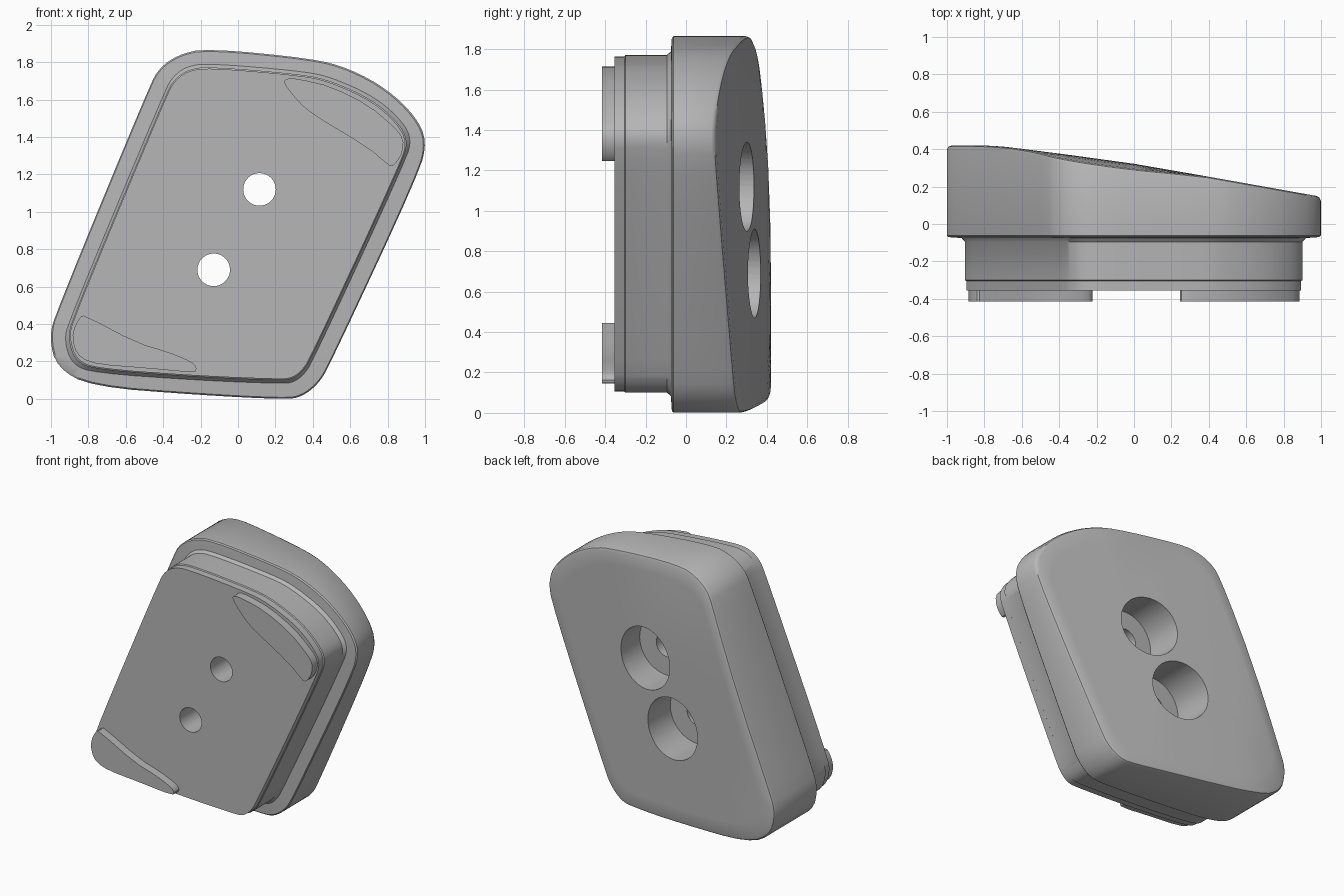
import bpy, bmesh, math

if "Cube" in bpy.data.objects:
    bpy.data.objects.remove(bpy.data.objects["Cube"])

grey = bpy.data.materials.new("mid grey")
grey.diffuse_color = (0.47, 0.47, 0.47, 1)
grey.use_nodes = True
grey.node_tree.nodes["Principled BSDF"].inputs["Base Color"].default_value = grey.diffuse_color

# Outlines in (x, z); rim and plug have matching point counts
RIM = [(-.17, 1.875), (-.32, 1.84), (-.42, 1.77), (-.475, 1.67),
       (-.97, .47), (-1.01, .33), (-.97, .17), (-.79, .066), (-.2, .02),
       (.25, -.003), (.34, .01), (.43, .08), (.49, .18),
       (.97, 1.21), (1.01, 1.38), (.95, 1.51), (.8, 1.655), (.6, 1.765), (.4, 1.82)]
PLUG = [(-.16, 1.778), (-.27, 1.76), (-.34, 1.71), (-.385, 1.63),
        (-.89, .42), (-.91, .32), (-.87, .2), (-.76, .155), (-.2, .115),
        (.23, .098), (.29, .105), (.34, .14), (.39, .21),
        (.88, 1.27), (.91, 1.38), (.86, 1.475), (.72, 1.6), (.5, 1.7), (.35, 1.735)]
UPPER_PAD = [(.24, 1.69), (.26, 1.715), (.33, 1.71), (.5, 1.67), (.7, 1.57), (.84, 1.45),
             (.885, 1.39), (.88, 1.32), (.85, 1.265), (.82, 1.24), (.78, 1.27), (.7, 1.34),
             (.4, 1.52), (.33, 1.58)]
LOWER_PAD = [(-.885, .36), (-.845, .44), (-.82, .447), (-.54, .3), (-.37, .25), (-.25, .2),
             (-.22, .17), (-.23, .14), (-.5, .165), (-.74, .183), (-.84, .215), (-.88, .28)]
# Back surface depth along x
BACK = [(-1.1, .42), (-.8, .42), (-.7, .414), (-.6, .402), (-.35, .37), (0, .322),
        (.33, .265), (1.1, .128)]


def rounded(pts, steps=2):
    """Corner-cutting to soften an outline."""
    for _ in range(steps):
        out = []
        for (ax, az), (bx, bz) in zip(pts, pts[1:] + pts[:1]):
            out += [(.75 * ax + .25 * bx, .75 * az + .25 * bz),
                    (.25 * ax + .75 * bx, .25 * az + .75 * bz)]
        pts = out
    return pts


def back_y(x, z):
    for (x0, y0), (x1, y1) in zip(BACK, BACK[1:]):
        if x <= x1:
            y = y0 + (y1 - y0) * (x - x0) / (x1 - x0)
            break
    if z > 1.2 and x < .4:      # gentle fall-off toward the top left
        y -= .03 * ((z - 1.2) / .67) ** 2 * min(1, (.4 - x) / .4)
    return y


def scaled(pts, s, cx=0, cz=.93):
    return [(cx + (x - cx) * s, cz + (z - cz) * s) for x, z in pts]


def flat(pts, y):
    return [(x, y, z) for x, z in pts]


def loft(name, rings):
    """Skin a stack of equal-length rings and cap both ends."""
    bm = bmesh.new()
    rows = [[bm.verts.new(p) for p in r] for r in rings]
    for a, b in zip(rows, rows[1:]):
        for i in range(len(a)):
            j = (i + 1) % len(a)
            bm.faces.new((a[i], a[j], b[j], b[i]))
    bm.faces.new(rows[0])
    bm.faces.new(rows[-1])
    bmesh.ops.recalc_face_normals(bm, faces=bm.faces)
    me = bpy.data.meshes.new(name)
    bm.to_mesh(me)
    bm.free()
    me.materials.append(grey)
    ob = bpy.data.objects.new(name, me)
    bpy.context.collection.objects.link(ob)
    return ob


def activate(ob):
    bpy.ops.object.select_all(action='DESELECT')
    ob.select_set(True)
    bpy.context.view_layer.objects.active = ob


# Block: plug at the front, wider rim, sloped back with a softened edge
rim, plug = rounded(RIM), rounded(PLUG)
rings = [flat(scaled(plug, .992), -.355), flat(scaled(plug, .992), -.305),
         flat(plug, -.30), flat(plug, -.095), flat(scaled(plug, 1.02), -.075),
         flat(scaled(rim, .992), -.07), flat(rim, -.062)]
for s, drop in [(1, .02), (.992, .006), (.975, 0), (.88, 0), (.76, 0), (.64, 0),
                (.52, 0), (.4, 0), (.28, 0), (.16, 0), (.06, 0)]:
    rings.append([(x, back_y(x, z) - drop, z) for x, z in scaled(rim, s)])
block = loft("block", rings)

# Two counterbored screw holes
for cx, cz in [(-.13, .69), (.115, 1.12)]:
    def ring(r, y):
        return [(cx + r * math.cos(a * math.tau / 48), y, cz + r * math.sin(a * math.tau / 48))
                for a in range(48)]
    cutter = loft("hole_cutter", [ring(.087, -.6), ring(.087, .05), ring(.22, .05), ring(.22, .7)])
    cutter.hide_render = True
    activate(block)
    mod = block.modifiers.new("hole", 'BOOLEAN')
    mod.operation, mod.solver, mod.object = 'DIFFERENCE', 'EXACT', cutter
    bpy.ops.object.modifier_apply(modifier=mod.name)
    bpy.data.objects.remove(cutter)

# Raised pads on the front face
pads = [loft(n, [flat(rounded(p, 1), -.415), flat(rounded(p, 1), -.35)])
        for n, p in (("upper_pad", UPPER_PAD), ("lower_pad", LOWER_PAD))]

for ob in [block] + pads:
    activate(ob)
    bpy.ops.object.shade_smooth_by_angle(angle=math.radians(35))
